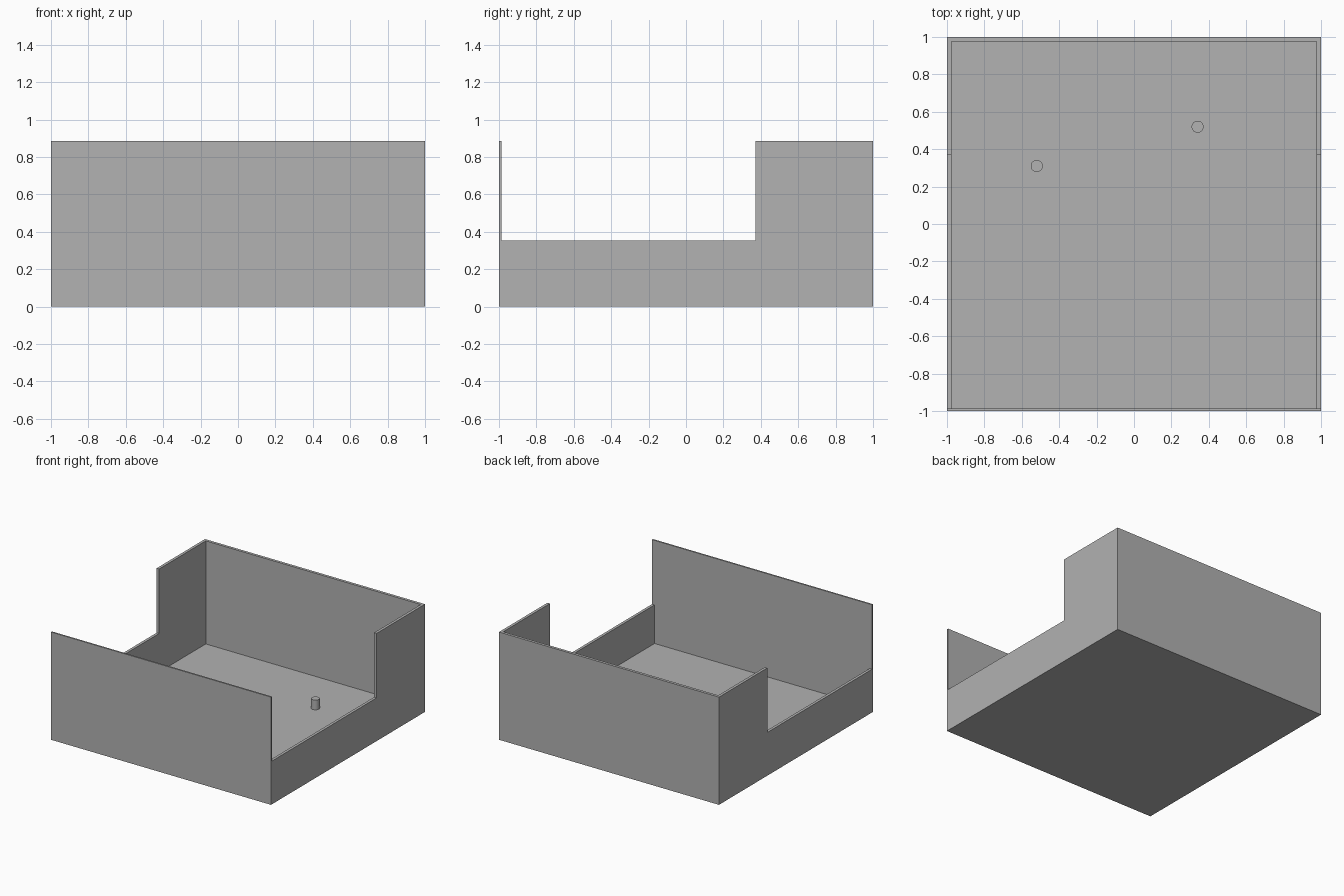
import bpy
import bmesh
from mathutils import Matrix, Vector

cube = bpy.data.objects.get("Cube")
if cube:
    bpy.data.objects.remove(cube, do_unlink=True)

# Plain grey material
grey = bpy.data.materials.new("plain grey")
grey.use_nodes = True
colour = (0.445, 0.445, 0.445, 1)
grey.diffuse_color = colour
grey.node_tree.nodes["Principled BSDF"].inputs["Base Color"].default_value = colour

HEIGHT = 0.885
FLOOR = 0.038
SIDE = 0.023          # side and back wall thickness
FRONT = 0.013         # front wall thickness
SILL = 0.355          # height of the low side walls
NOTCH_BACK = 0.372    # where the side walls step up


def add_object(name, bm):
    mesh = bpy.data.meshes.new(name)
    bm.to_mesh(mesh)
    bm.free()
    mesh.materials.append(grey)
    obj = bpy.data.objects.new(name, mesh)
    bpy.context.collection.objects.link(obj)
    return obj


def box(name, low, high):
    low, high = Vector(low), Vector(high)
    bm = bmesh.new()
    place = Matrix.Translation((low + high) / 2) @ Matrix.Diagonal((high - low).to_4d())
    bmesh.ops.create_cube(bm, size=1, matrix=place)
    return add_object(name, bm)


def cut(target, cutter):
    cutter.hide_render = True
    mod = target.modifiers.new("cut", "BOOLEAN")
    mod.operation = "DIFFERENCE"
    mod.solver = "EXACT"
    mod.object = cutter
    bpy.context.view_layer.objects.active = target
    bpy.ops.object.modifier_apply(modifier=mod.name)
    bpy.data.objects.remove(cutter, do_unlink=True)


# Open tray: hollowed block with both side walls lowered
tray = box("tray", (-1, -1, 0), (1, 1, HEIGHT))
cut(tray, box("cavity_cutter", (SIDE - 1, FRONT - 1, FLOOR), (1 - SIDE, 1 - SIDE, 2)))
cut(tray, box("side_notch_cutter", (-2, FRONT - 1, SILL), (2, NOTCH_BACK, 2)))

# Two locating pegs on the floor
for name, x, y in (("left_peg", 0.34, 0.52), ("right_peg", -0.52, 0.31)):
    bottom, top = FLOOR - 0.01, 0.118
    bm = bmesh.new()
    bmesh.ops.create_cone(bm, cap_ends=True, segments=32, radius1=0.032, radius2=0.032,
                          depth=top - bottom,
                          matrix=Matrix.Translation((x, y, (top + bottom) / 2)))
    for face in bm.faces:
        face.smooth = len(face.verts) == 4
    for edge in bm.edges:
        edge.smooth = edge.calc_face_angle() < 0.6
    add_object(name, bm)
